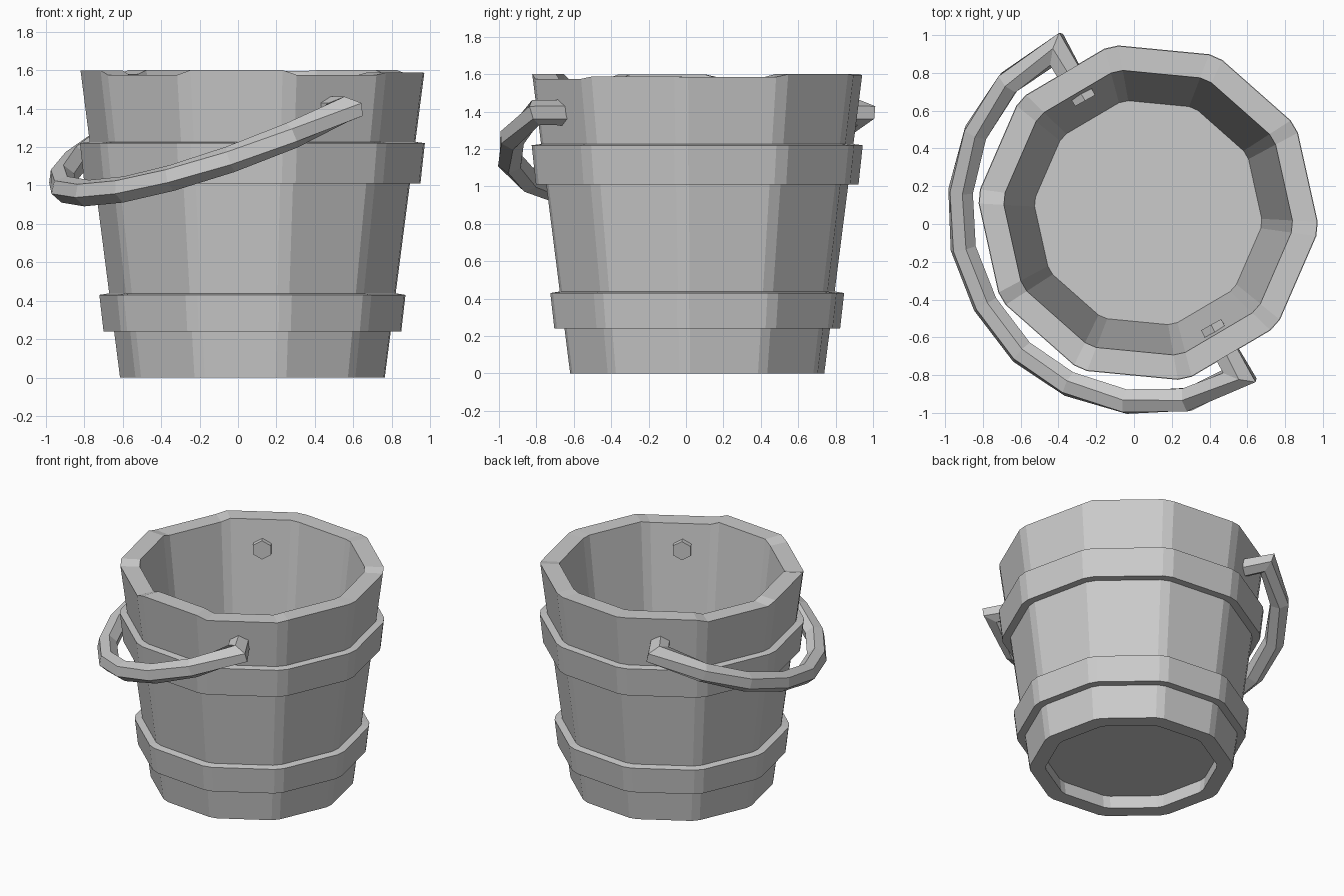
import bpy
from math import sin, cos, radians, pi
from mathutils import Vector

if "Cube" in bpy.data.objects:
    bpy.data.objects.remove(bpy.data.objects["Cube"])

CX, CY = 0.075, 0.06
STAVES = 10
# each stave contributes two outline angles, leaving a narrow chamfer at each corner
ANGLES = [-5.5 + 36 * k + d for k in range(STAVES) for d in (2.4, 33.6)]
# slightly uneven stave tops
TOPS = [1.585, 1.60, 1.595, 1.60, 1.58, 1.598, 1.575, 1.60, 1.575, 1.587]


def make(name, verts, faces):
    mesh = bpy.data.meshes.new(name)
    mesh.from_pydata(verts, [], faces)
    mesh.update()
    obj = bpy.data.objects.new(name, mesh)
    bpy.context.collection.objects.link(obj)
    return obj


def ring(name, profile):
    """Revolve a closed (radius, z) profile; z of None means the stave's own top."""
    n, m = len(ANGLES), len(profile)
    verts = []
    for i, a in enumerate(ANGLES):
        a = radians(a)
        for r, z in profile:
            verts.append((CX + r * cos(a), CY + r * sin(a), TOPS[i // 2] if z is None else z))
    faces = []
    for i in range(n):
        j = (i + 1) % n
        for p in range(m):
            q = (p + 1) % m
            faces.append((i * m + p, j * m + p, j * m + q, i * m + q))
    return make(name, verts, faces)


def disc(name, r0, z0, r1, z1):
    n = len(ANGLES)
    verts = [(CX + r * cos(radians(a)), CY + r * sin(radians(a)), z)
             for r, z in ((r0, z0), (r1, z1)) for a in ANGLES]
    faces = [tuple(reversed(range(n))), tuple(range(n, 2 * n))]
    faces += [(i, (i + 1) % n, n + (i + 1) % n, n + i) for i in range(n)]
    return make(name, verts, faces)


def tube(name, points, ups, radius, sides=6):
    """Mitred low-poly tube along a path, capped at both ends."""
    verts, faces = [], []
    last = len(points) - 1
    for i, p in enumerate(points):
        a = (p - points[max(i - 1, 0)]).normalized()
        b = (points[min(i + 1, last)] - p).normalized()
        t = (a + b).normalized()
        stretch = 1 / max(t.dot(b if i < last else a), 0.5)
        side = t.cross(ups[i]).normalized()
        up = side.cross(t)
        for s in range(sides):
            ang = pi / 2 + 2 * pi * s / sides
            verts.append(p + side * (cos(ang) * radius * stretch) + up * (sin(ang) * radius))
    for i in range(last):
        for s in range(sides):
            q = (s + 1) % sides
            faces.append((i * sides + s, i * sides + q,
                          (i + 1) * sides + q, (i + 1) * sides + s))
    faces.append(tuple(reversed(range(sides))))
    faces.append(tuple(range(last * sides, (last + 1) * sides)))
    obj = make(name, verts, [tuple(reversed(f)) for f in faces])
    return obj


# Bucket wall, bottom board and two hoops
ring("bucket_wall", [(0.69, 0), (0.896, None), (0.765, None), (0.58, 0)])
disc("bucket_floor", 0.60, 0.10, 0.61, 0.19)
ring("lower_hoop", [(0.70, 0.24), (0.776, 0.24), (0.798, 0.43), (0.735, 0.44)])
ring("upper_hoop", [(0.80, 1.01), (0.876, 1.01), (0.899, 1.22), (0.835, 1.228)])

# Carrying handle: half arc (u along pivot axis, v outward) mirrored, with pins through the wall
axis = Vector((-0.49, 0.872, 0))
out = Vector((-0.872, -0.49, -0.44))
pivot = Vector((CX, CY, 1.395))
half = [(0.68, 0), (0.99, 0), (0.963, 0.306), (0.816, 0.589), (0.585, 0.81), (0.315, 0.946)]
path = half + [(0, 0.99)] + [(-u, v) for u, v in reversed(half)]
points = [pivot + axis * u + out * v for u, v in path]
inward = Vector((0.872, 0.49, 0))
ups = [Vector((0, 0, 1)) + inward * (0.2 * min(v / 0.9, 1)) for u, v in path]
tube("handle", points, ups, 0.07)

# Consistent outward normals
import bmesh
for obj in bpy.context.collection.objects:
    bm = bmesh.new()
    bm.from_mesh(obj.data)
    bmesh.ops.recalc_face_normals(bm, faces=bm.faces)
    bm.to_mesh(obj.data)
    bm.free()
